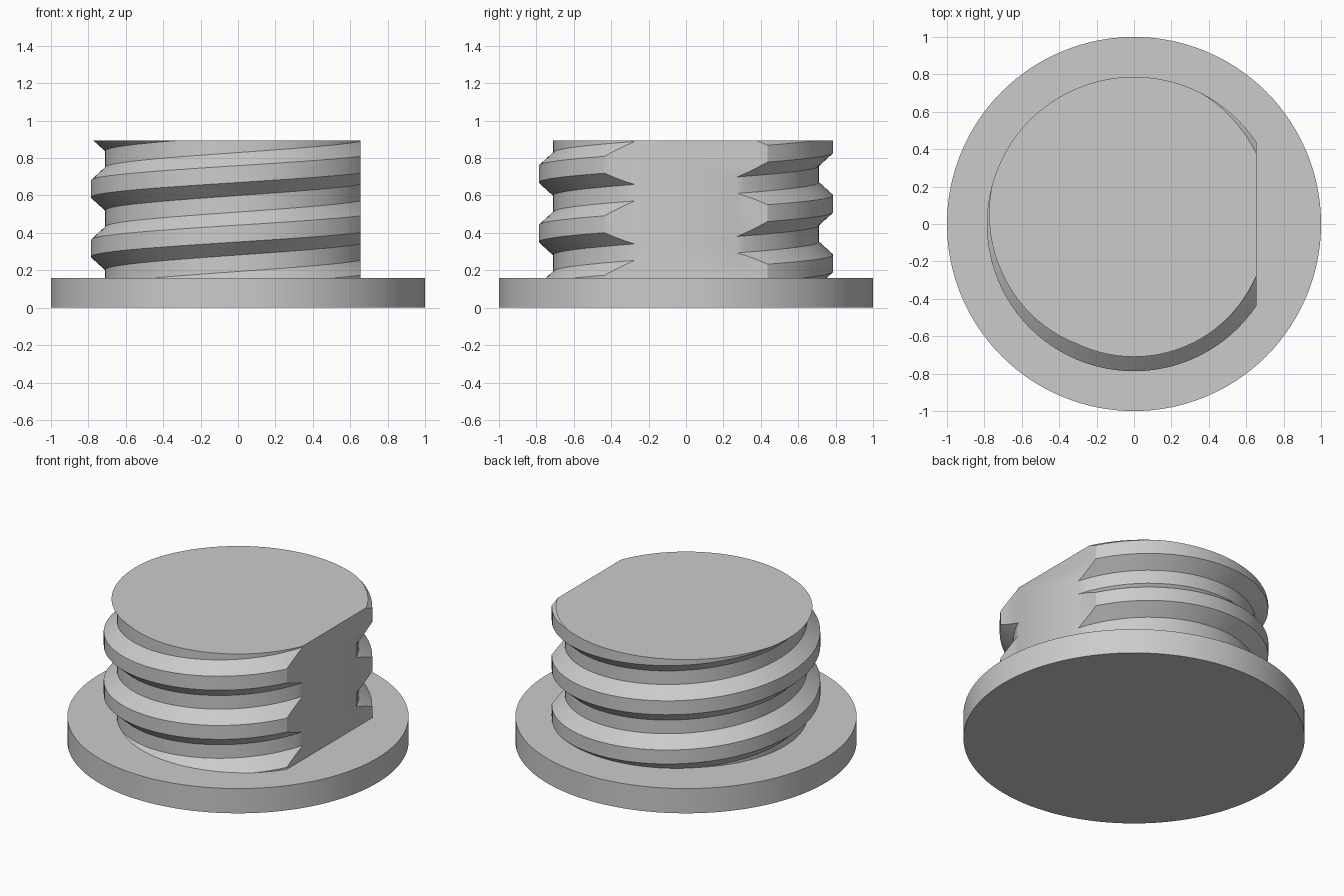
import bpy, bmesh, math
from mathutils import Vector

cube = bpy.data.objects.get("Cube")
if cube:
    bpy.data.objects.remove(cube, do_unlink=True)

FLANGE_H, TOP, FLAT_X = 0.16, 0.895, 0.655
ROOT_R, CREST_R, PITCH = 0.71, 0.787, 0.318
SEGMENTS, TURNS = 96, 6

grey = bpy.data.materials.new("plain_grey")
grey.use_nodes = True
colour = (0.6, 0.6, 0.6, 1)
grey.diffuse_color = colour
grey.node_tree.nodes["Principled BSDF"].inputs["Base Color"].default_value = colour


def finish(name, bm):
    bmesh.ops.recalc_face_normals(bm, faces=bm.faces[:])
    mesh = bpy.data.meshes.new(name)
    bm.to_mesh(mesh)
    bm.free()
    mesh.materials.append(grey)
    obj = bpy.data.objects.new(name, mesh)
    bpy.context.collection.objects.link(obj)
    bpy.ops.object.select_all(action="DESELECT")
    obj.select_set(True)
    bpy.context.view_layer.objects.active = obj
    bpy.ops.object.shade_smooth_by_angle(angle=math.radians(30))


def slice_off(bm, point, normal):
    """Remove everything beyond a plane and cap the opening."""
    geom = bm.verts[:] + bm.edges[:] + bm.faces[:]
    cut = bmesh.ops.bisect_plane(bm, geom=geom, dist=1e-6, plane_co=point,
                                 plane_no=normal, clear_outer=True)
    edges = [e for e in cut["geom_cut"]
             if isinstance(e, bmesh.types.BMEdge) and e.is_boundary]
    bmesh.ops.holes_fill(bm, edges=edges, sides=0)


# Round base flange
bm = bmesh.new()
bmesh.ops.create_cone(bm, cap_ends=True, segments=128, radius1=1, radius2=1,
                      depth=FLANGE_H)
bmesh.ops.translate(bm, verts=bm.verts[:], vec=(0, 0, FLANGE_H / 2))
finish("base_flange", bm)

# Threaded plug: one thread profile repeated upward and twisted into a helix
profile = [(ROOT_R, -0.115), (CREST_R, -0.045), (CREST_R, 0.045), (ROOT_R, 0.115)]
rows = [(r, z + PITCH * t) for t in range(TURNS) for r, z in profile]
start_z = 0.635 - PITCH * 3.5   # crest height at angle zero, below the flange

bm = bmesh.new()
columns = []
for i in range(SEGMENTS):
    a = math.tau * i / SEGMENTS
    lift = start_z + PITCH * i / SEGMENTS
    columns.append([bm.verts.new((r * math.cos(a), r * math.sin(a), z + lift))
                    for r, z in rows])
# The last column meets the first one a full turn higher
columns.append(columns[0][len(profile):])
for left, right in zip(columns, columns[1:]):
    for j in range(min(len(left), len(right)) - 1):
        bm.faces.new((left[j], right[j], right[j + 1], left[j + 1]))

# Trim the ends, then the flat side
slice_off(bm, Vector((0, 0, TOP)), Vector((0, 0, 1)))
slice_off(bm, Vector((0, 0, FLANGE_H - 0.05)), Vector((0, 0, -1)))
slice_off(bm, Vector((FLAT_X, 0, 0)), Vector((1, 0, 0)))
finish("threaded_plug", bm)
